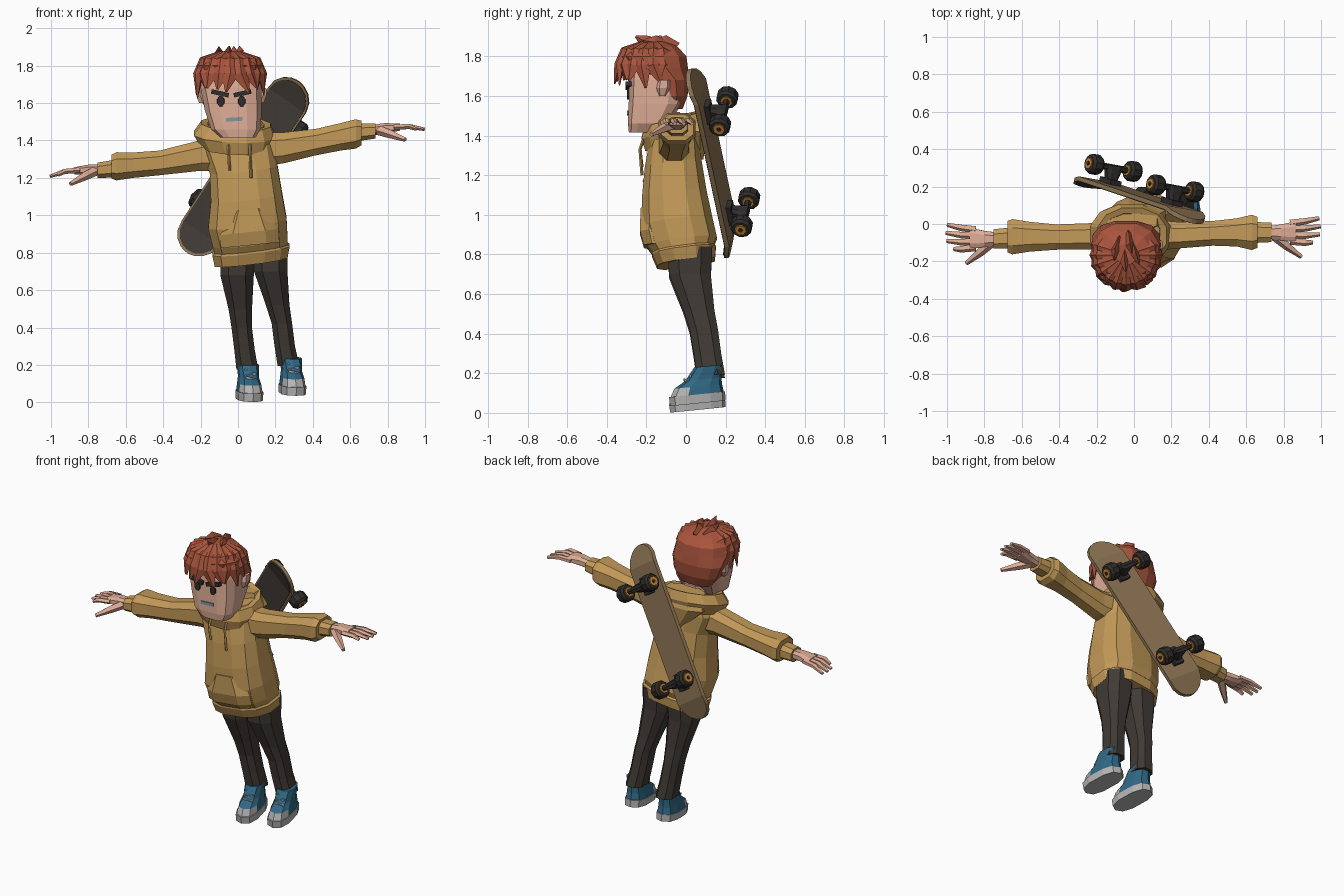
import bpy, bmesh, math, random
from mathutils import Matrix, Vector

random.seed(4)
if "Cube" in bpy.data.objects:
    bpy.data.objects.remove(bpy.data.objects["Cube"])


def colour(name, *rgb):
    lin = [((c / 255 + 0.055) / 1.055) ** 2.4 for c in rgb] + [1]
    m = bpy.data.materials.new(name)
    m.use_nodes = True
    m.diffuse_color = lin
    bsdf = m.node_tree.nodes["Principled BSDF"]
    bsdf.inputs["Base Color"].default_value = lin
    bsdf.inputs["Roughness"].default_value = 0.9
    return m


SKIN = colour("skin", 221, 172, 149)
HAIR = colour("auburn hair", 170, 85, 61)
HOODIE = colour("mustard cloth", 194, 153, 88)
PANTS = colour("charcoal cloth", 64, 58, 53)
BLUE = colour("shoe blue", 48, 104, 133)
GREY = colour("rubber grey", 180, 180, 180)
DARK = colour("near black", 48, 46, 44)
WOOD = colour("deck wood", 143, 118, 85)
ORANGE = colour("hub orange", 212, 138, 45)
LIPS = colour("lip grey", 130, 150, 150)
I4 = Matrix.Identity(4)


def finish(name, bm, mats, M=I4):
    bm.transform(M)
    bmesh.ops.recalc_face_normals(bm, faces=bm.faces)
    me = bpy.data.meshes.new(name)
    bm.to_mesh(me)
    bm.free()
    ob = bpy.data.objects.new(name, me)
    bpy.context.collection.objects.link(ob)
    for m in mats if isinstance(mats, list) else [mats]:
        me.materials.append(m)
    return ob


def skin_rings(rings):
    bm = bmesh.new()
    vs = [[bm.verts.new(p) for p in r] for r in rings]
    n = len(vs[0])
    for a, b in zip(vs, vs[1:]):
        for i in range(n):
            j = (i + 1) % n
            bm.faces.new((a[i], a[j], b[j], b[i]))
    bm.faces.new(vs[0])
    bm.faces.new(vs[-1])
    return bm


# rings are (centre x, y, z, half size a, half size b)
def loft(name, rings, mat, n=12, p=2.6, axis="z", tilt=(0, 0), M=I4):
    out = []
    for x, y, z, a, b in rings:
        pts = []
        for i in range(n):
            t = (i + 0.5) * math.tau / n
            c, s = math.cos(t), math.sin(t)
            u = a * math.copysign(abs(c) ** (2 / p), c)
            v = b * math.copysign(abs(s) ** (2 / p), s)
            pts.append((x + u, y + v, z + tilt[0] * u + tilt[1] * v) if axis == "z"
                       else (x, y + u, z + v))
        out.append(pts)
    return finish(name, skin_rings(out), mat, M)


def tube(name, pts, radii, mat, n=5, flat=1.0, up=(0, 0, 1), M=I4):
    pts = [Vector(p) for p in pts]
    out = []
    for i, p in enumerate(pts):
        d = (pts[min(i + 1, len(pts) - 1)] - pts[max(i - 1, 0)]).normalized()
        s = d.cross(Vector(up)).normalized()
        w = s.cross(d)
        out.append([p + radii[i] * (s * math.cos(k * math.tau / n) + w * flat * math.sin(k * math.tau / n))
                    for k in range(n)])
    return finish(name, skin_rings(out), mat, M)


def box(name, loc, size, mat, M=I4, rot=0):
    bm = bmesh.new()
    bmesh.ops.create_cube(bm, size=1)
    T = Matrix.Translation(loc) @ Matrix.Rotation(rot, 4, "Y") @ Matrix.Diagonal((*size, 1))
    return finish(name, bm, mat, M @ T)


# hoodie body, pocket and hood
loft("hoodie_body", [(.07, 0, .755, .2, .15), (.07, -.01, .815, .212, .165), (.07, -.015, .825, .2, .16),
     (.065, -.02, .86, .205, .18), (.05, -.045, .96, .215, .182), (.045, -.06, 1.1, .195, .167),
     (.03, -.065, 1.25, .185, .147), (0, -.06, 1.37, .2, .13), (-.01, -.055, 1.46, .15, .11)],
     HOODIE, tilt=(.12, .13))
loft("front_pocket", [(.065, -.12, .84, .165, .097), (.06, -.13, .91, .165, .108),
     (.055, -.13, 1.03, .1, .105)], HOODIE, n=8, p=3, tilt=(.1, 0))
loft("hood_collar", [(-.01, -.06, 1.36, .19, .15), (-.02, -.06, 1.43, .222, .17), (-.01, -.06, 1.49, .19, .15),
     (-.01, -.06, 1.485, .155, .12), (-.01, -.06, 1.41, .12, .09)], HOODIE, tilt=(-.04, .25), p=2.2)
loft("hood_back", [(-.01, .02, 1.51, .14, .06), (0, .035, 1.42, .18, .075), (.02, .05, 1.28, .04, .04)],
     HOODIE, n=8)
for x, z in ((-.05, 1.24), (.065, 1.2)):
    tube("drawstring", [(x, -.215, 1.38), (x, -.232, 1.33), (x + .005, -.222, z)], [.008] * 3, HOODIE, n=4, up=(1, 0, 0))

# sleeves with gathered ends and cuffs
loft("left_sleeve", [(.08, -.06, 1.35, .09, .1), (.24, -.06, 1.36, .075, .088), (.42, -.05, 1.392, .07, .075),
     (.55, -.045, 1.42, .08, .078), (.63, -.045, 1.435, .1, .083), (.66, -.045, 1.44, .088, .07)],
     HOODIE, n=8, axis="x")
loft("left_cuff", [(.64, -.045, 1.443, .06, .05), (.735, -.045, 1.45, .055, .042)], HOODIE, n=8, axis="x")
loft("right_sleeve", [(-.06, -.06, 1.33, .09, .1), (-.2, -.065, 1.32, .075, .087), (-.42, -.07, 1.28, .072, .07),
     (-.56, -.068, 1.268, .085, .072), (-.65, -.068, 1.262, .1, .08), (-.675, -.068, 1.26, .09, .068)],
     HOODIE, n=8, axis="x")
loft("right_cuff", [(-.66, -.075, 1.25, .06, .05), (-.75, -.08, 1.24, .055, .044)], HOODIE, n=8, axis="x")


# hands reach outwards along local +x, thumb towards -y
def hand(side, M):
    loft(side + "_palm", [(-.02, 0, 0, .036, .03), (.05, 0, .01, .045, .03), (.13, .003, .016, .06, .02)],
         SKIN, n=8, axis="x", M=M)
    for k, reach in enumerate((.22, .258, .262, .255)):
        y = -.045 + .032 * k
        tube(side + "_finger", [(.1, y, .015), (.18, y * 1.2, .02), (reach, y * 1.35 + .008, .005)],
             [.021, .019, .012], SKIN, flat=.75, M=M)
    tube(side + "_thumb", [(.02, -.02, 0), (.08, -.07, -.02), (.16, -.13, -.05)], [.028, .024, .012], SKIN, M=M)


hand("left", Matrix.Translation((.735, -.045, 1.455)))
hand("right", Matrix.Translation((-.745, -.08, 1.24)) @ Matrix.Rotation(-.14, 4, "Y") @ Matrix.Diagonal((-1, 1, 1, 1)))

# trouser legs: shared depth profile, separate sideways paths
LEG = [(.02, .82, .1, .12), (.02, .68, .095, .112), (.065, .5, .067, .083),
       (.09, .4, .058, .076), (.108, .28, .058, .074), (.125, .175, .062, .076)]
for side, xs, dz in (("right", (0, -.005, .012, .02, .035, .05), 0), ("left", (.17, .175, .212, .235, .25, .27), .02)):
    loft(side + "_trouser_leg", [(x, y, z + dz, a, b) for x, (y, z, a, b) in zip(xs, LEG)], PANTS, n=8)

# shoes, toe towards local -y
for side, loc in (("right", (.06, .06, .016)), ("left", (.29, .06, .049))):
    M = Matrix.Translation(loc) @ Matrix.Rotation(.15, 4, "Z") @ Matrix.Rotation(.1, 4, "X")
    loft(side + "_sole", [(0, 0, 0, .068, .142), (0, 0, .045, .07, .144)], GREY, n=10, M=M)
    shoe = loft(side + "_shoe", [(0, 0, .04, .066, .138), (0, .01, .085, .06, .122), (0, .04, .118, .053, .093),
                (0, .07, .182, .058, .07)], [BLUE, GREY], n=10, M=M)
    inv = M.inverted()
    for f in shoe.data.polygons:
        f.material_index = int((inv @ f.center).y < -.075)
    for k in range(3):
        box(side + "_lace", (0, -.052 + .022 * k, .117 + .017 * k), (.06, .009, .012), GREY, M, rot=.25 * (-1) ** k)

# neck, head and face
loft("neck", [(-.01, -.08, 1.36, .08, .08), (-.01, -.11, 1.52, .085, .085)], SKIN, n=8)
loft("head", [(0, -.215, 1.415, .095, .075), (-.012, -.19, 1.46, .135, .105), (-.025, -.155, 1.56, .155, .137),
     (-.038, -.145, 1.68, .166, .143), (-.04, -.145, 1.78, .15, .13), (-.04, -.145, 1.84, .08, .07)], SKIN, p=3.5)
for s in (-1, 1):
    cx = -.036 + s * .056
    loft("eye", [(0, 0, 0, .022, .031), (0, 0, .03, .02, .029)], DARK, n=8, p=2,
         M=Matrix.Translation((cx, -.267, 1.61)) @ Matrix.Rotation(math.pi / 2, 4, "X"))
    box("eyebrow", (cx + s * .004, -.287, 1.652), (.095, .035, .024), DARK, rot=-s * .22)
    loft("ear", [(-.035 + s * .15, -.12, 1.6, .025, .02), (-.035 + s * .168, -.115, 1.64, .022, .034),
         (-.035 + s * .168, -.11, 1.68, .02, .03)], SKIN, n=6)
box("mouth", (-.02, -.285, 1.513), (.09, .024, .02), LIPS, rot=-.06)

# hair cap and locks
HX, HY = -.042, -.165
loft("hair_cap", [(-.03, -.075, 1.535, .115, .06), (-.035, -.07, 1.6, .16, .08), (HX, -.085, 1.68, .183, .105),
     (HX, -.15, 1.74, .19, .165), (HX, HY, 1.8, .182, .172), (HX, HY, 1.85, .13, .125),
     (HX, HY, 1.875, .06, .06)], HAIR, p=2.3)
for k in range(13):
    a = math.radians(-108 + 18 * k)
    out = Vector((math.sin(a), -math.cos(a), 0))
    c = Vector((HX, HY, 0))
    drop = random.uniform(1.65, 1.71) - .03 * abs(math.sin(a))
    swirl = Vector((math.cos(a), math.sin(a), 0)) * random.uniform(-.03, .05)
    tip = c + out * (.18 + .015 * math.cos(a)) + swirl + Vector((0, 0, drop))
    tube("hair_lock", [c + out * .05 + Vector((0, 0, 1.865)), c + out * .145 + Vector((0, 0, 1.825)),
         c + out * .175 + Vector((0, 0, 1.755)), tip], [.03, .05, .046, .006], HAIR, n=4, flat=.5, up=out)
for dx, dy, top in ((-.01, -.04, 1.905), (.05, 0, 1.885), (-.06, .02, 1.89), (.02, .05, 1.88)):
    tube("crown_tuft", [(HX + dx * .6, HY + dy + .05, 1.83), (HX + dx, HY + dy, 1.875),
         (HX + dx * 1.2 + .01, HY + dy - .05, top - .005)], [.05, .035, .005], HAIR, n=4, flat=.6, up=(1, 0, 0))

# skateboard frame: local x across, y along, z towards the wheels
along = Vector((.535, -.178, .826)).normalized()
facing = along.cross(Vector((.8, -.145, -.58))).normalized()
across = facing.cross(along) * -1
across = along.cross(facing)
BOARD = Matrix((across, along, facing)).transposed().to_4x4()
BOARD.translation = (.033, .148, 1.262)


def deck(name, half_len, half_w, z0, z1, mat):
    rings = []
    straight = half_len - half_w
    stops = [half_w * math.sin(math.radians(t)) for t in (0, 25, 48, 68, 84)]
    us = [-straight - s for s in reversed(stops)] + [straight + s for s in stops]
    for u in us:
        over = max(0, abs(u) - straight)
        w = math.sqrt(half_w ** 2 - over ** 2)
        kick = -.3 * over
        rings.append([(-w, u, z0 + kick), (w, u, z0 + kick), (w, u, z1 + kick), (-w, u, z1 + kick)])
    return finish(name, skin_rings(rings), mat, BOARD)


deck("skateboard_deck", .555, .122, -.012, .012, WOOD)
deck("skateboard_grip", .54, .112, -.016, -.008, PANTS)


def roller(name, x, u, z, r, half, mat, n=10):
    T = BOARD @ Matrix.Translation((x, u, z))
    loft(name, [(-half, 0, 0, r * .8, r * .8), (-half * .6, 0, 0, r, r), (half * .6, 0, 0, r, r),
         (half, 0, 0, r * .8, r * .8)], mat, n=n, p=2, axis="x", M=T)


for u in (-.308, .308):
    box("truck_base", (0, u, .024), (.07, .11, .03), DARK, BOARD)
    loft("truck_hanger", [(0, u, .03, .03, .04), (0, u, .07, .045, .03), (0, u, .115, .06, .02)],
         DARK, n=8, M=BOARD)
    roller("axle", 0, u, .1, .018, .15, DARK, 6)
    for x in (-.125, .125):
        roller("wheel", x, u, .1, .055, .036, DARK)
        roller("wheel_hub", x, u, .1, .036, .04, ORANGE, 8)
        roller("wheel_nut", x, u, .1, .014, .046, DARK, 6)
